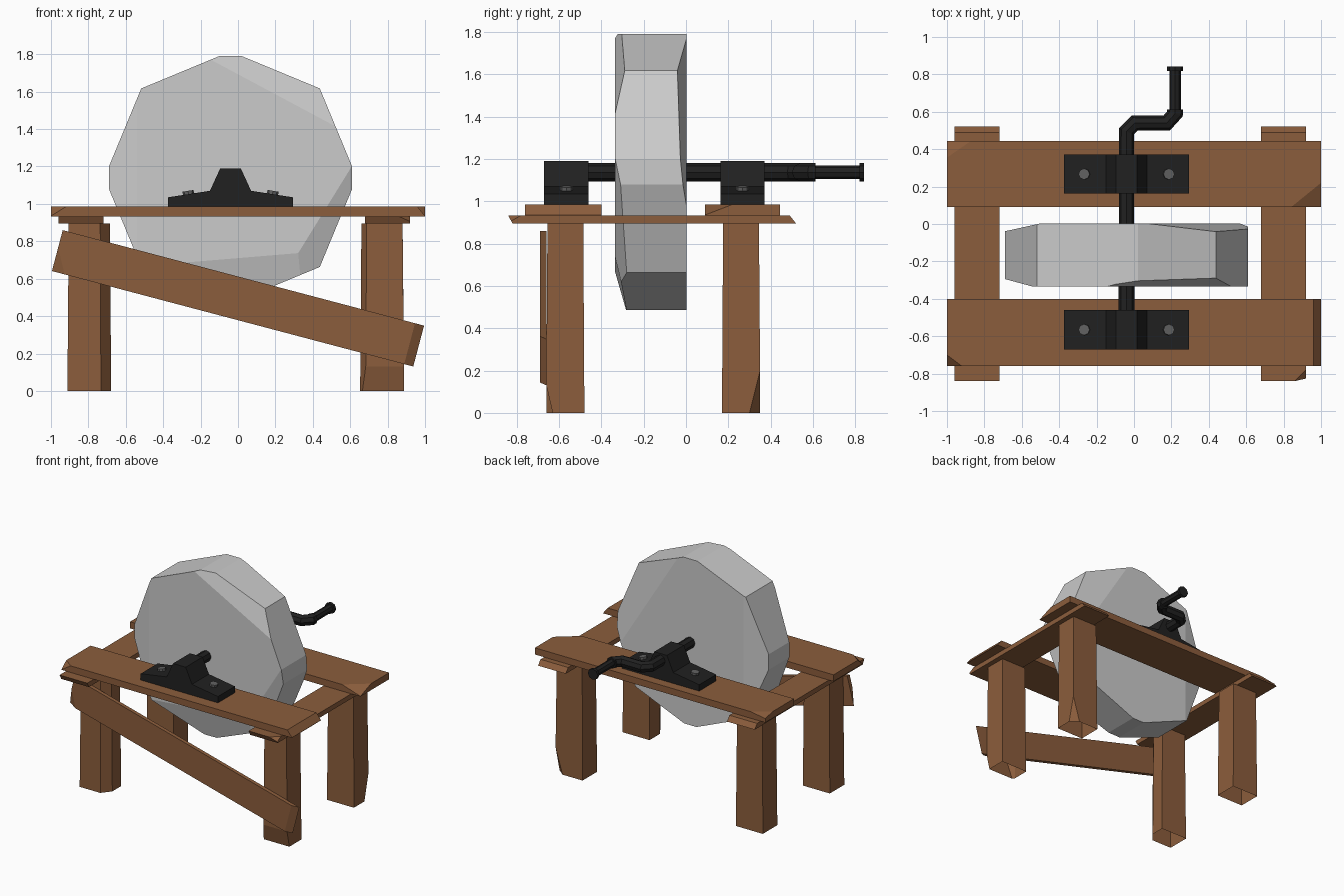
import bpy, bmesh, math
from mathutils import Matrix, Vector

if "Cube" in bpy.data.objects:
    bpy.data.objects.remove(bpy.data.objects["Cube"])


def material(name, rgb):
    m = bpy.data.materials.new(name)
    m.diffuse_color = (*rgb, 1)
    m.use_nodes = True
    m.node_tree.nodes["Principled BSDF"].inputs["Base Color"].default_value = m.diffuse_color
    return m


WOOD = material("wood", (0.26, 0.11, 0.045))
IRON = material("dark_iron", (0.015, 0.015, 0.015))
STEEL = material("bolt_steel", (0.12, 0.12, 0.12))


def finish(name, bm, mat=None):
    bmesh.ops.recalc_face_normals(bm, faces=bm.faces)
    me = bpy.data.meshes.new(name)
    bm.to_mesh(me)
    bm.free()
    if mat:
        me.materials.append(mat)
    ob = bpy.data.objects.new(name, me)
    bpy.context.collection.objects.link(ob)
    return ob


def slice_off(bm, point, normal):
    """Cut away everything on the normal side of a plane and cap the cut."""
    geom = bm.verts[:] + bm.edges[:] + bm.faces[:]
    cut = bmesh.ops.bisect_plane(bm, geom=geom, dist=1e-5, plane_co=point,
                                 plane_no=Vector(normal).normalized(), clear_outer=True)
    edges = [e for e in cut["geom_cut"] if isinstance(e, bmesh.types.BMEdge) and e.is_boundary]
    if edges:
        bmesh.ops.holes_fill(bm, edges=edges, sides=0)


def timber(name, lo, hi, chips=(), taper=1.0, open_bottom=False, turn=0.0):
    """Box with chipped corners: signs pick the corner, sizes the chip, 0 runs along an edge."""
    lo, hi = Vector(lo), Vector(hi)
    mid, half = (lo + hi) / 2, (hi - lo) / 2
    bm = bmesh.new()
    bmesh.ops.create_cube(bm, size=2, matrix=Matrix.Diagonal((*half, 1)))
    for c in chips:
        normal = [1 / d if d else 0 for d in c]
        corner = Vector([math.copysign(h, d) for h, d in zip(half, c)])
        axis = next(i for i in range(3) if c[i])
        corner[axis] -= c[axis]
        slice_off(bm, corner, normal)
    for v in bm.verts:
        if v.co.z > 0:
            v.co.x *= taper
            v.co.y *= taper
    if open_bottom:
        bm.normal_update()
        bmesh.ops.delete(bm, geom=[f for f in bm.faces if f.normal.z < -0.95], context="FACES")
    ob = finish(name, bm, WOOD)
    ob.location = mid
    ob.rotation_euler.y = turn
    return ob


def rod(name, center, radius, length, rot, mat, sides=8):
    bm = bmesh.new()
    bmesh.ops.create_cone(bm, cap_ends=True, segments=sides, radius1=radius, radius2=radius,
                          depth=length, matrix=Matrix.Translation(center) @ rot)
    return finish(name, bm, mat)


ALONG_Y = Matrix.Rotation(math.pi / 2, 4, "X")

# Table top: two long planks over two cross planks
timber("front_plank", (-1, -0.76, 0.933), (1, -0.40, 0.985),
       [(-0.08, -0.06, 0.05), (0.04, 0, 0.05)])
timber("back_plank", (-1, 0.09, 0.933), (1, 0.445, 0.985),
       [(-0.13, 0.09, 0.02), (0.16, -0.13, 0.05)])
timber("left_cross_plank", (-0.96, -0.84, 0.895), (-0.72, 0.52, 0.933),
       [(0, 0.03, 0.038), (0, -0.02, -0.038)])
timber("right_cross_plank", (0.68, -0.84, 0.895), (0.92, 0.52, 0.933),
       [(0, 0.03, 0.038), (0, -0.02, -0.038), (0.06, -0.06, 0.035)])

# Legs, open underneath
for name, x, y, chips in [
        ("front_left_leg", -0.795, -0.57, [(0.055, -0.07, 0)]),
        ("front_right_leg", 0.77, -0.57, [(-0.03, -0.05, 0), (0, -0.03, -0.13)]),
        ("back_left_leg", -0.795, 0.26, []),
        ("back_right_leg", 0.77, 0.26, [(0.06, 0.05, -0.2)])]:
    timber(name, (x - 0.117, y - 0.09, 0), (x + 0.117, y + 0.09, 0.895), chips,
           taper=0.94, open_bottom=True)

# Slanted brace across the front legs
timber("front_brace", (-0.999, -0.69, 0.382), (0.999, -0.66, 0.608),
       [(0.05, -0.03, 0), (-0.07, -0.03, -0.13)], turn=math.radians(14.8))

# Grinding stone: octagonal disc with chipped rim and faces
bm = bmesh.new()
bmesh.ops.create_cone(bm, cap_ends=True, segments=8, radius1=0.675, radius2=0.675, depth=0.338,
                      matrix=Matrix.Translation((-0.04, -0.166, 1.14)) @ ALONG_Y)
for point, normal in [
        ((0.61, 0, 1.14), (1, 0, 0)), ((-0.69, 0, 1.14), (-1, 0, 0)),
        ((0, 0, 1.79), (0, 0, 1)), ((0, 0, 0.487), (0, 0, -1)),
        ((0.53, -0.335, 1.41), (0.155, -1, 0.29)),
        ((0.33, -0.335, 0.75), (0.34, -1, -0.21)),
        ((0, -0.335, 0.71), (0.02, -1, -0.24)),
        ((-0.54, -0.335, 1.14), (-0.27, -1, 0)),
        ((-0.5, 0.003, 1.14), (-0.22, 1, 0)),
        ((0.3, 0.003, 1.4), (0.16, 1, 0.1))]:
    slice_off(bm, point, normal)
finish("grinding_stone", bm)

# Bearing blocks with two bolts each
PROFILE = [(-0.335, 0.985), (-0.335, 1.035), (-0.11, 1.07), (-0.055, 1.19)]
for side, y in (("front", -0.565), ("back", 0.267)):
    bm = bmesh.new()
    outline = PROFILE + [(-x, z) for x, z in reversed(PROFILE)]
    face = bm.faces.new([bm.verts.new((x - 0.04, y - 0.105, z)) for x, z in outline])
    ext = bmesh.ops.extrude_face_region(bm, geom=[face])
    bmesh.ops.translate(bm, vec=(0, 0.21, 0),
                        verts=[v for v in ext["geom"] if isinstance(v, bmesh.types.BMVert)])
    finish(side + "_bearing", bm, IRON)
    for label, s in (("left", -1), ("right", 1)):
        rod(f"{side}_{label}_bolt", (-0.04 + s * 0.225, y, 1.055), 0.03, 0.03,
            Matrix.Rotation(s * 0.154, 4, "Y"), STEEL)

# Axle bent into a crank
cu = bpy.data.curves.new("axle_and_crank", "CURVE")
cu.dimensions = "3D"
cu.bevel_depth = 0.043
cu.bevel_resolution = 2
cu.use_fill_caps = True
path = [(-0.04, -0.62), (-0.04, 0.495), (0.005, 0.54), (0.175, 0.54), (0.22, 0.59), (0.22, 0.61)]
sp = cu.splines.new("POLY")
sp.points.add(len(path) - 1)
for p, (x, y) in zip(sp.points, path):
    p.co = (x, y, 1.137, 1)
sp.use_smooth = False
cu.materials.append(IRON)
axle = bpy.data.objects.new("axle_and_crank", cu)
bpy.context.collection.objects.link(axle)
axle.select_set(True)
bpy.context.view_layer.objects.active = axle
bpy.ops.object.convert(target="MESH")

# Handle grip with a collar at each end
rod("handle_grip", (0.22, 0.715, 1.137), 0.031, 0.23, ALONG_Y, IRON)
rod("handle_inner_collar", (0.22, 0.6, 1.137), 0.043, 0.025, ALONG_Y, IRON)
rod("handle_end_cap", (0.22, 0.83, 1.137), 0.043, 0.022, ALONG_Y, IRON)
